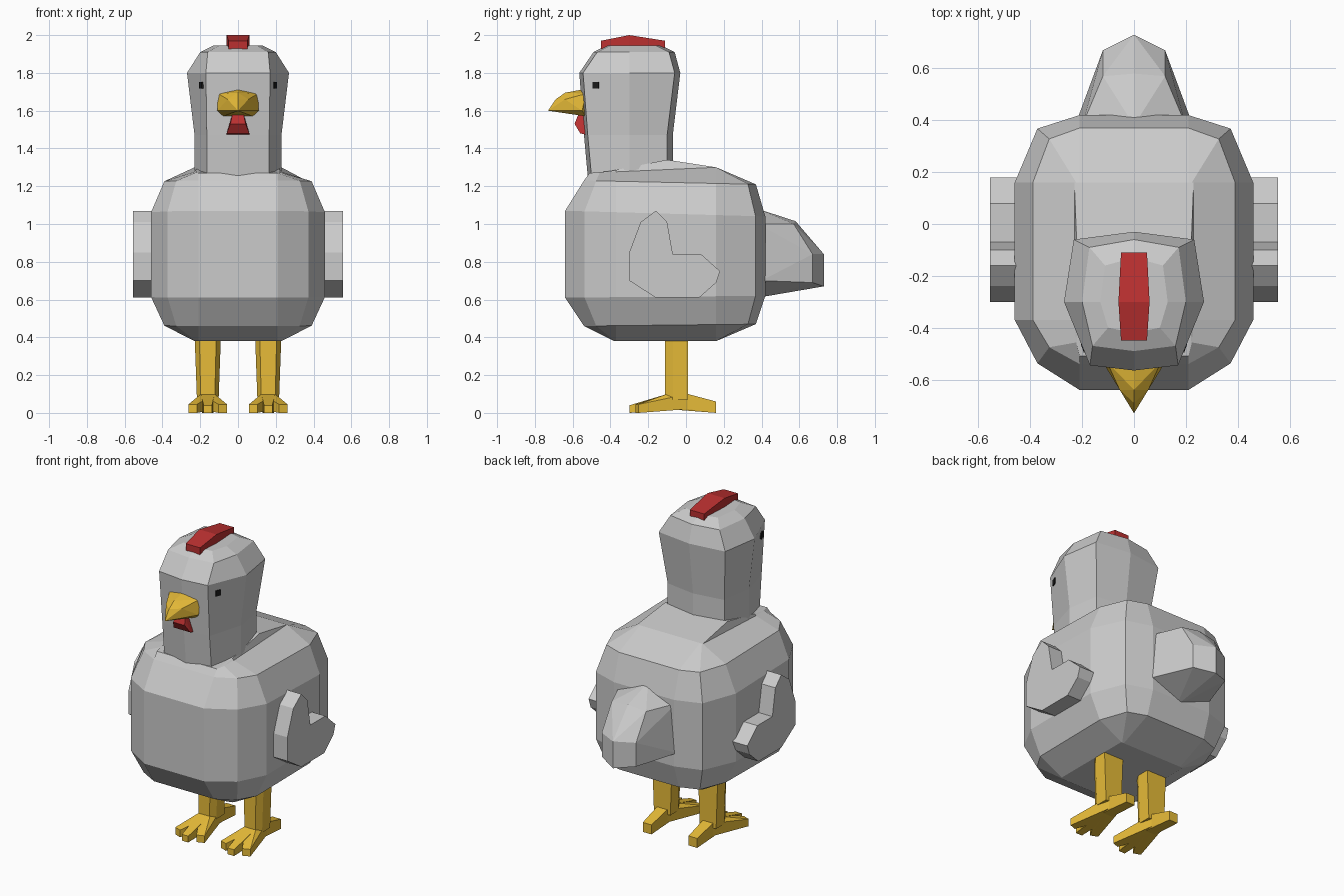
import bpy, bmesh, math
from mathutils import Vector

if "Cube" in bpy.data.objects:
    bpy.data.objects.remove(bpy.data.objects["Cube"])


def material(name, rgb):
    m = bpy.data.materials.new(name)
    m.diffuse_color = (*rgb, 1)
    m.use_nodes = True
    m.node_tree.nodes["Principled BSDF"].inputs["Base Color"].default_value = m.diffuse_color
    return m


YELLOW = material("yellow", (0.80, 0.50, 0.04))
RED = material("red", (0.50, 0.03, 0.03))
BLACK = material("black", (0.01, 0.01, 0.01))


def finish(name, bm, mat=None):
    bmesh.ops.recalc_face_normals(bm, faces=bm.faces)
    me = bpy.data.meshes.new(name)
    bm.to_mesh(me)
    bm.free()
    ob = bpy.data.objects.new(name, me)
    bpy.context.collection.objects.link(ob)
    if mat:
        me.materials.append(mat)
    return ob


def loft(name, rings, mat=None):
    bm = bmesh.new()
    loops = [[bm.verts.new(p) for p in r] for r in rings]
    n = len(loops[0])
    for a, b in zip(loops, loops[1:]):
        for i in range(n):
            j = (i + 1) % n
            bm.faces.new((a[i], a[j], b[j], b[i]))
    bm.faces.new(loops[0])
    bm.faces.new(loops[-1])
    return finish(name, bm, mat)


def hull(name, pts, mat=None, mirror=False):
    bm = bmesh.new()
    for x, y, z in pts:
        bm.verts.new((x, y, z))
        if mirror and x:
            bm.verts.new((-x, y, z))
    out = bmesh.ops.convex_hull(bm, input=bm.verts)
    loose = {g for g in out["geom_interior"] + out["geom_unused"]
             if isinstance(g, bmesh.types.BMVert)}
    bmesh.ops.delete(bm, geom=list(loose), context='VERTS')
    bmesh.ops.dissolve_limit(bm, angle_limit=math.radians(1),
                             verts=bm.verts, edges=bm.edges)
    return finish(name, bm, mat)


def slab(name, profile, x0, x1, mat=None):
    return loft(name, [[(x, y, z) for y, z in profile] for x in (x0, x1)], mat)


def symmetric(half):
    return half + [(-x, y, z) for x, y, z in reversed(half) if x]


# Body: twelve-sided rings, front and back heights may differ
def body_ring(zf, zb, w, f, b):
    b2, f2 = min(0.16, b), max(-0.37, f)
    corner = 0.21 + (w - 0.21) * 0.65
    pts = [(0.21, b), (corner, b - (b - b2) * 0.2), (w, b2),
           (w, f2), (corner, f + (f2 - f) * 0.38), (0.21, f)]
    return symmetric([(x, y, zf + (zb - zf) * (y - f) / (b - f)) for x, y in pts])


loft("body", [body_ring(*r) for r in (
    (0.38, 0.38, 0.23, -0.38, 0.16),
    (0.46, 0.47, 0.39, -0.54, 0.37),
    (0.61, 0.62, 0.46, -0.64, 0.42),
    (1.07, 1.04, 0.46, -0.64, 0.42),
    (1.23, 1.21, 0.39, -0.54, 0.37),
    (1.27, 1.30, 0.23, -0.51, 0.16),
    (1.28, 1.34, 0.22, -0.40, -0.10))])


# Neck and head: eight-sided rings
def head_ring(z, w, fw, f, b):
    return symmetric([(0, f - 0.02, z), (fw, f, z), (w, -0.3, z),
                      (w * 0.86, b - 0.03, z), (0, b, z)])


loft("head", [head_ring(*r) for r in (
    (1.25, 0.23, 0.165, -0.50, -0.07),
    (1.47, 0.23, 0.165, -0.52, -0.07),
    (1.80, 0.27, 0.17, -0.545, -0.03),
    (1.91, 0.20, 0.16, -0.47, -0.06),
    (1.945, 0.13, 0.10, -0.40, -0.13))])

# Tail
hull("tail", [(0, 0.38, 1.08), (0, 0.58, 1.015), (0, 0.73, 0.84), (0, 0.73, 0.67),
              (0, 0.38, 0.61), (0.12, 0.57, 1.0), (0.12, 0.67, 0.84),
              (0.12, 0.67, 0.69), (0.20, 0.38, 1.0), (0.22, 0.40, 0.70)], mirror=True)

# Beak, wattle and comb
hull("beak", [(0.105, -0.53, 1.69), (0, -0.56, 1.71), (0, -0.64, 1.695),
              (0, -0.69, 1.66), (0, -0.73, 1.60), (0.055, -0.64, 1.66),
              (0.11, -0.55, 1.60), (0.08, -0.53, 1.57)], YELLOW, mirror=True)
hull("wattle", [(0.03, -0.53, 1.58), (0.03, -0.57, 1.58), (0.04, -0.59, 1.53),
                (0.06, -0.56, 1.48), (0.06, -0.52, 1.47)], RED, mirror=True)
loft("comb", [[(-w, y, z0), (w, y, z0), (w, y, z1), (-w, y, z1)] for y, w, z0, z1 in (
    (-0.45, 0.05, 1.90, 1.97), (-0.30, 0.06, 1.92, 2.0), (-0.11, 0.05, 1.90, 1.97))], RED)

WING = [(-0.30, 0.70), (-0.16, 0.61), (0.07, 0.61), (0.16, 0.69), (0.18, 0.75),
        (0.08, 0.84), (-0.07, 0.84), (-0.10, 1.01), (-0.16, 1.07), (-0.24, 1.01),
        (-0.30, 0.85)]
LEG = [(-0.045, -0.11), (0.045, -0.11), (0.07, -0.07), (0.07, 0.01),
       (-0.07, 0.01), (-0.07, -0.07)]

for s, side in ((1, "left"), (-1, "right")):
    # Wing
    slab(f"{side}_wing", WING, s * 0.44, s * 0.555)

    # Eye
    bm = bmesh.new()
    bmesh.ops.create_cube(bm, size=1)
    bmesh.ops.scale(bm, vec=(0.012, 0.036, 0.036), verts=bm.verts)
    eye = finish(f"{side}_eye", bm, BLACK)
    eye.location = (s * 0.194, -0.477, 1.735)
    eye.rotation_euler.z = -s * math.radians(20)

    # Leg
    cx = s * 0.16
    loft(f"{side}_leg", [[(cx + x * k, y, z) for x, y in LEG]
                         for z, k in ((0.07, 0.82), (0.42, 1.0))], YELLOW)

    # Toes: three forward and one heel, each tapering from the ankle
    for toe, tx, ty, h, hw in (("outer_toe", 0.08, -0.26, 0.045, 0.024),
                               ("middle_toe", 0.0, -0.30, 0.04, 0.022),
                               ("inner_toe", -0.08, -0.26, 0.045, 0.024),
                               ("heel", 0.0, 0.16, 0.06, 0.03)):
        d = Vector((tx, ty + 0.05)).normalized()
        side_v = Vector((-d.y, d.x))
        tip = Vector((tx, ty))
        pts = [(cx + x * 0.8, y, z) for x in (-0.045, 0.045)
               for y in (-0.10, 0.01) for z in (0.02, 0.10)]
        for e in (-hw, hw):
            q = tip + side_v * e
            pts += [(cx + s * q.x, q.y, 0.0), (cx + s * q.x, q.y, h)]
        hull(f"{side}_{toe}", pts, YELLOW)
